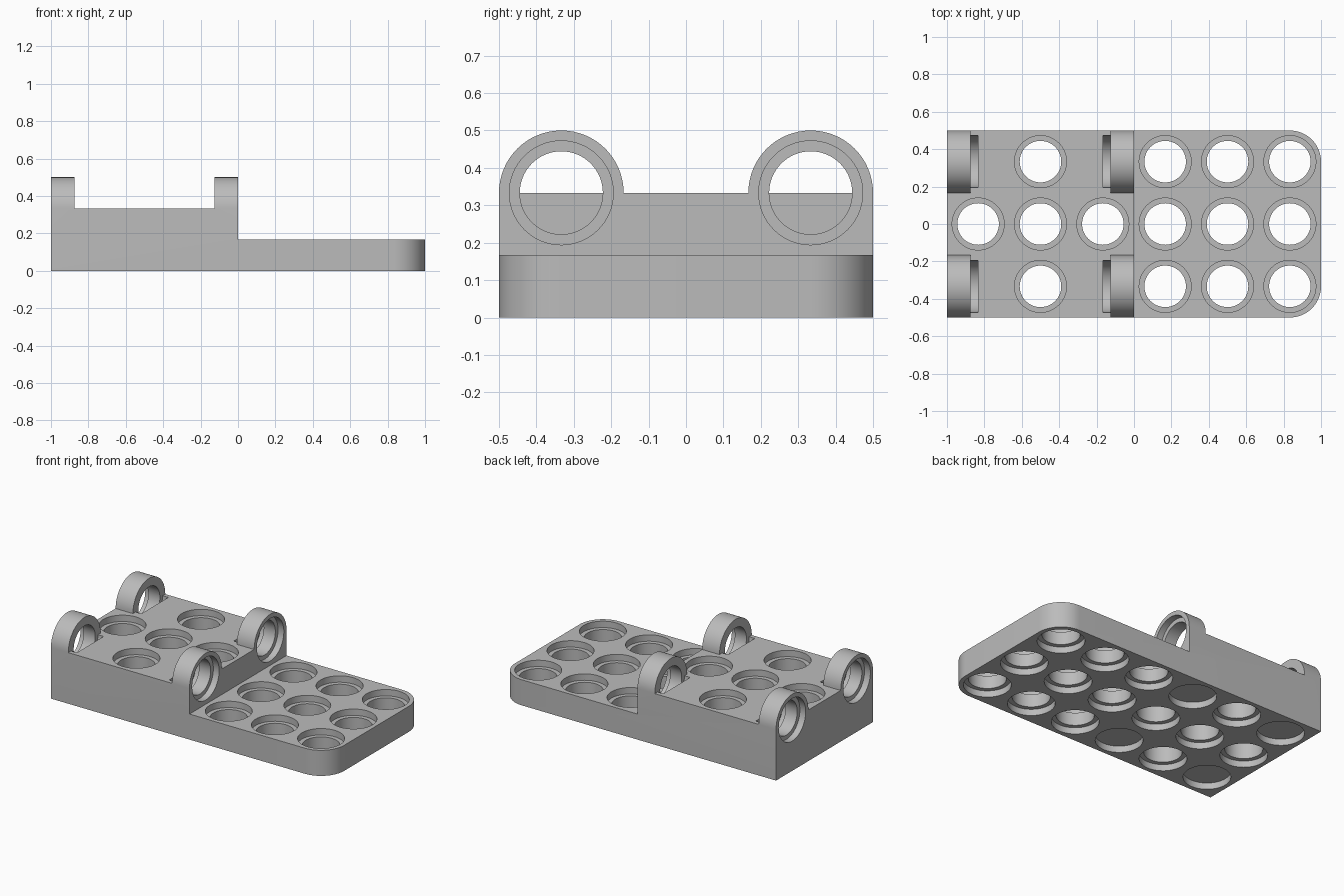
import bpy, bmesh
from math import pi, sin, cos

cube = bpy.data.objects.get("Cube")
if cube:
    bpy.data.objects.remove(cube, do_unlink=True)

PITCH = 1 / 3          # spacing of the hole grid
HALF = PITCH / 2
RIM, BORE = 0.139, 0.111
DEPTH = PITCH / 8      # depth of each counterbore
LUG = 0.125            # lug thickness
OVER = 0.02            # cutter overshoot
SEGS = 64

grey = bpy.data.materials.new("plain grey")
grey.use_nodes = True
colour = (0.5, 0.5, 0.5, 1)
grey.diffuse_color = colour
grey.node_tree.nodes["Principled BSDF"].inputs["Base Color"].default_value = colour


def finish(bm, name):
    bmesh.ops.recalc_face_normals(bm, faces=bm.faces)
    mesh = bpy.data.meshes.new(name)
    bm.to_mesh(mesh)
    bm.free()
    mesh.materials.append(grey)
    obj = bpy.data.objects.new(name, mesh)
    bpy.context.collection.objects.link(obj)
    return obj


def loft(bm, rings):
    """Skin a list of equal-length point loops and cap both ends."""
    loops = [[bm.verts.new(p) for p in ring] for ring in rings]
    n = len(loops[0])
    for a, b in zip(loops, loops[1:]):
        for i in range(n):
            j = (i + 1) % n
            bm.faces.new((a[i], a[j], b[j], b[i]))
    bm.faces.new(loops[0])
    bm.faces.new(loops[-1])


def circle(r):
    return [(r * cos(2 * pi * i / SEGS), r * sin(2 * pi * i / SEGS)) for i in range(SEGS)]


def upright_hole(bm, x, y, stations):
    loft(bm, [[(x + u, y + v, t) for u, v in circle(r)] for r, t in stations])


def axle_hole(bm, y, z, stations):
    loft(bm, [[(t, y + u, z + v) for u, v in circle(r)] for r, t in stations])


# Stepped body: side profile swept across the width, then two rounded corners
bm = bmesh.new()
profile = [(-1, 0), (1, 0), (1, HALF), (0, HALF), (0, PITCH), (-1, PITCH)]
loft(bm, [[(x, y, z) for x, z in profile] for y in (-0.5, 0.5)])
corners = [e for e in bm.edges if all(v.co.x > 0.99 for v in e.verts)
           and abs(e.verts[0].co.z - e.verts[1].co.z) > 0.1]
bmesh.ops.bevel(bm, geom=corners, offset=HALF, segments=16, profile=0.5, affect='EDGES')
body = finish(bm, "stepped_plate")

# Four half-round lugs on the corners of the raised deck
bm = bmesh.new()
for x0, x1 in ((-1, -1 + LUG), (-LUG, 0)):
    for y in (-PITCH, PITCH):
        arc = [(y + HALF * cos(pi * i / 32), PITCH + HALF * sin(pi * i / 32)) for i in range(33)]
        loft(bm, [[(x, u, v) for u, v in arc] for x in (x0, x1)])
lugs = finish(bm, "lugs")

# Counterbored holes
bm = bmesh.new()
for col in range(6):
    x = -1 + HALF + col * PITCH
    top = PITCH if col < 3 else HALF
    for row in (-1, 0, 1):
        if col in (0, 2) and row:
            # shallow blind recess below each lug
            stations = [(RIM, -OVER), (RIM, DEPTH)]
        else:
            stations = [(RIM, -OVER), (RIM, DEPTH), (BORE, DEPTH),
                        (BORE, top - DEPTH), (RIM, top - DEPTH), (RIM, top + OVER)]
        upright_hole(bm, x, row * PITCH, stations)

# Axle holes through the lugs, with a clearance pocket in the deck
axle = [(RIM, -1 - OVER), (RIM, -1 + DEPTH), (BORE, -1 + DEPTH),
        (BORE, -1 + LUG), (RIM, -1 + LUG), (RIM, -1 + HALF)]
for y in (-PITCH, PITCH):
    axle_hole(bm, y, PITCH, axle)
    axle_hole(bm, y, PITCH, [(r, -1 - t) for r, t in axle])
holes = finish(bm, "hole_cutter")

# Merge the lugs, then cut the holes
bpy.context.view_layer.objects.active = body
for tool, operation in ((lugs, 'UNION'), (holes, 'DIFFERENCE')):
    tool.hide_render = True
    mod = body.modifiers.new(tool.name, 'BOOLEAN')
    mod.operation = operation
    mod.solver = 'EXACT'
    mod.object = tool
    bpy.ops.object.modifier_apply(modifier=mod.name)
    bpy.data.objects.remove(tool, do_unlink=True)

bpy.ops.object.select_all(action='DESELECT')
body.select_set(True)
bpy.ops.object.shade_smooth_by_angle(angle=pi / 6)
